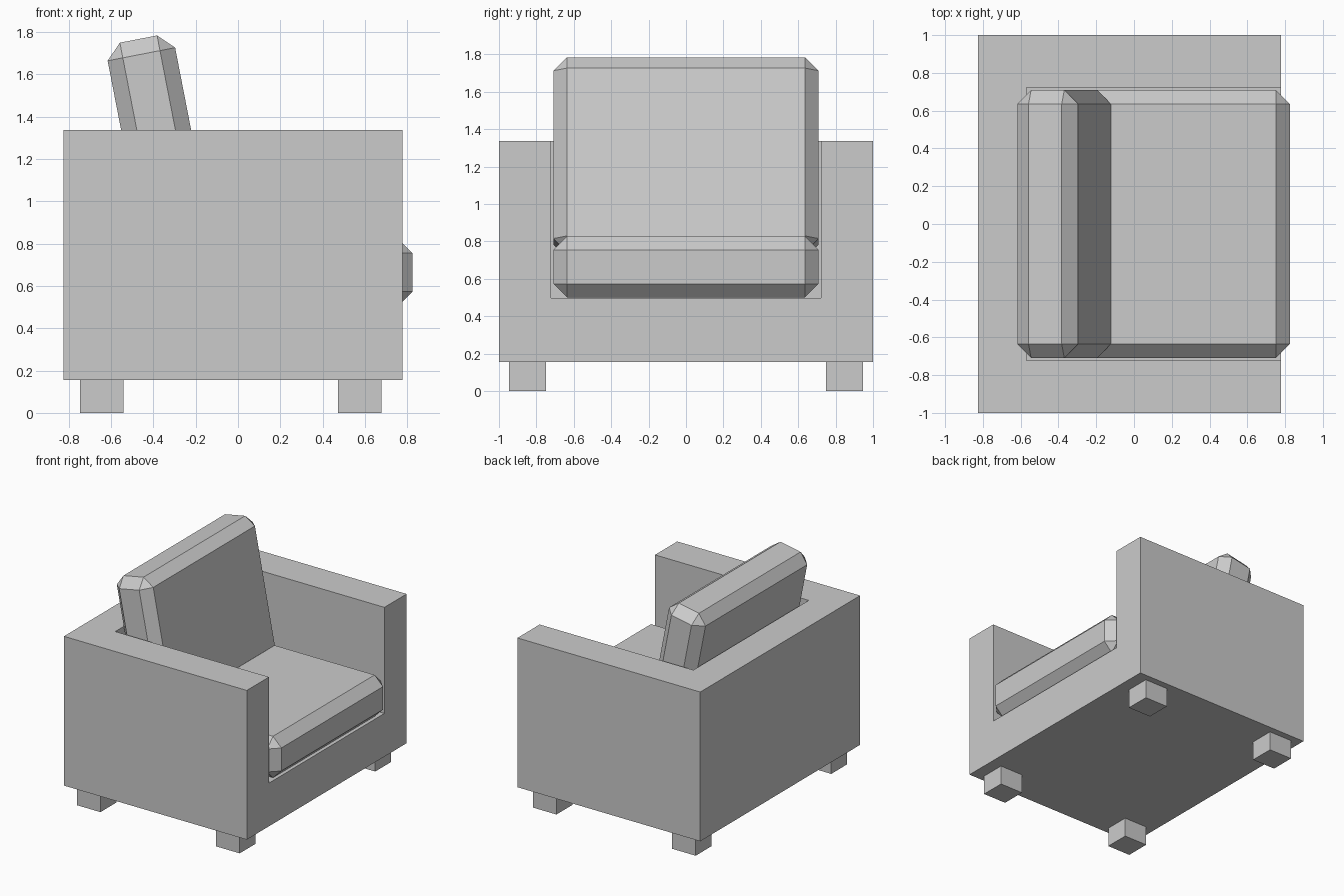
import bpy, bmesh
from math import radians
from mathutils import Matrix, Vector

if "Cube" in bpy.data.objects:
    bpy.data.objects.remove(bpy.data.objects["Cube"])


def box(name, lo, hi, bevel=0.0, tilt=0.0):
    """Box between two corners, optionally chamfered and tilted about y."""
    lo, hi = Vector(lo), Vector(hi)
    bm = bmesh.new()
    bmesh.ops.create_cube(bm, size=1, matrix=Matrix.Diagonal((*(hi - lo), 1)))
    if bevel:
        bmesh.ops.bevel(bm, geom=bm.edges[:], offset=bevel, segments=1,
                        affect='EDGES', profile=0.5)
    mesh = bpy.data.meshes.new(name)
    bm.to_mesh(mesh)
    bm.free()
    obj = bpy.data.objects.new(name, mesh)
    obj.location = (lo + hi) / 2
    obj.rotation_euler.y = tilt
    bpy.context.collection.objects.link(obj)
    return obj


# Frame: one block with the seat well cut out, open to the front and top
frame = box("frame", (-0.825, -1, 0.155), (0.777, 1, 1.337))
cutter = box("seat_well_cutter", (-0.57, -0.722, 0.497), (1.2, 0.722, 1.8))
cutter.hide_render = True
cut = frame.modifiers.new("seat_well", 'BOOLEAN')
cut.operation = 'DIFFERENCE'
cut.solver = 'EXACT'
cut.object = cutter
bpy.context.view_layer.objects.active = frame
bpy.ops.object.modifier_apply(modifier=cut.name)
bpy.data.objects.remove(cutter)

# Chamfered cushions
box("seat_cushion", (-0.565, -0.709, 0.5), (0.825, 0.709, 0.828), bevel=0.073)
c, s = Vector((-0.3695, 0, 1.247)), Vector((0.1625, 0.709, 0.53))
box("back_cushion", c - s, c + s, bevel=0.073, tilt=radians(-11))

# Block legs
for x, end in ((-0.645, "back"), (0.575, "front")):
    for y, side in ((-0.848, "right"), (0.848, "left")):
        box(f"{end}_{side}_leg", (x - 0.103, y - 0.099, 0), (x + 0.103, y + 0.099, 0.155))
